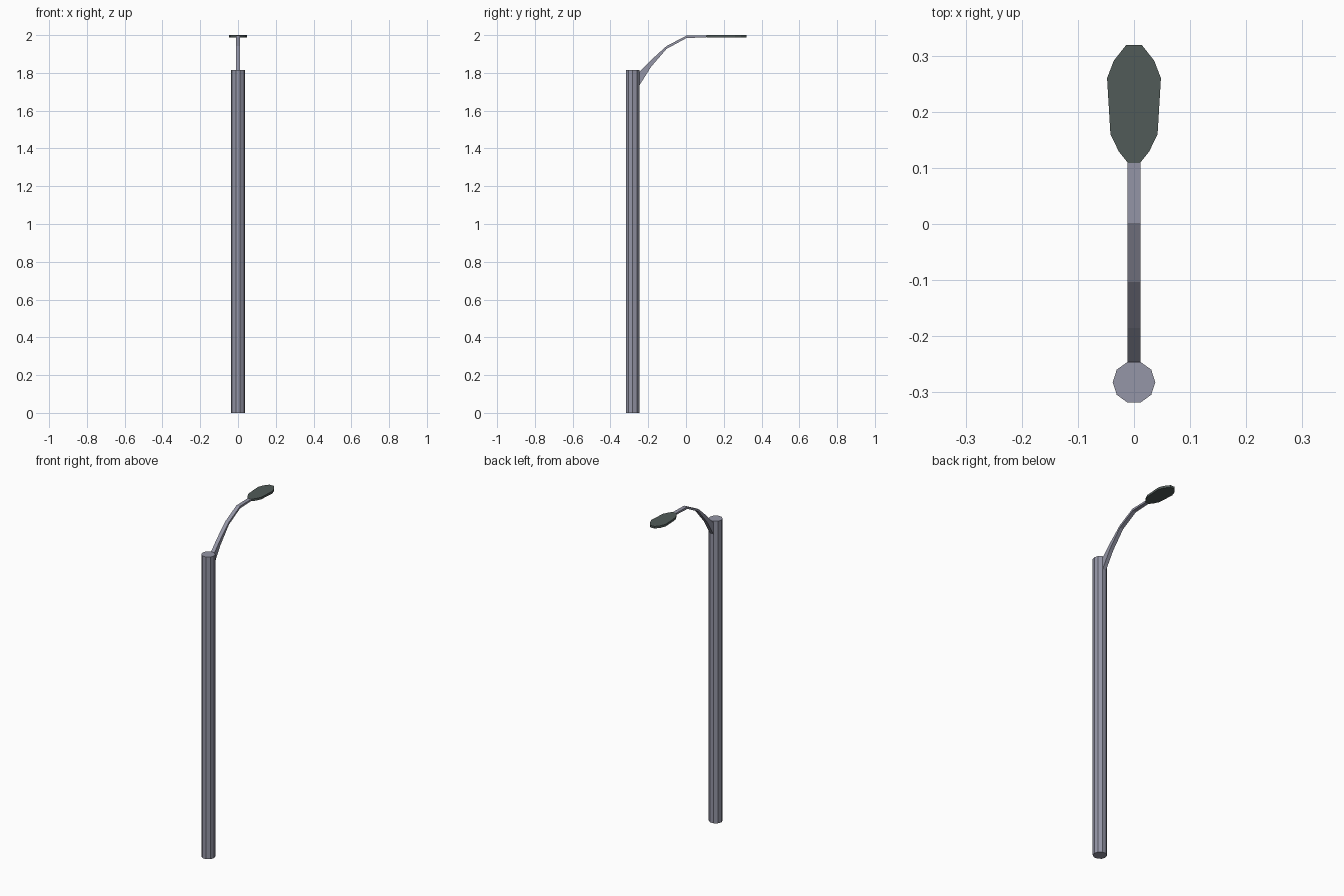
import bpy, bmesh, math
from mathutils import Vector

if "Cube" in bpy.data.objects:
    bpy.data.objects.remove(bpy.data.objects["Cube"])


def material(name, rgb):
    m = bpy.data.materials.new(name)
    m.diffuse_color = (*rgb, 1)
    m.use_nodes = True
    m.node_tree.nodes["Principled BSDF"].inputs["Base Color"].default_value = m.diffuse_color
    return m


grey = material("pole_grey", (0.30, 0.305, 0.385))
dark = material("lamp_dark_grey", (0.082, 0.104, 0.098))


def prism(name, outline, offset, mat):
    """Extrude a closed outline of 3D points along an offset vector."""
    bm = bmesh.new()
    face = bm.faces.new([bm.verts.new(p) for p in outline])
    ext = bmesh.ops.extrude_face_region(bm, geom=[face])
    verts = [v for v in ext["geom"] if isinstance(v, bmesh.types.BMVert)]
    bmesh.ops.translate(bm, verts=verts, vec=Vector(offset))
    bmesh.ops.recalc_face_normals(bm, faces=bm.faces[:])
    mesh = bpy.data.meshes.new(name)
    bm.to_mesh(mesh)
    bm.free()
    mesh.materials.append(mat)
    obj = bpy.data.objects.new(name, mesh)
    bpy.context.collection.objects.link(obj)
    return obj


# Ten-sided pole
R, PY, SIDES = 0.038, -0.282, 10
ring = [(R * math.cos(i * math.tau / SIDES), PY + R * math.sin(i * math.tau / SIDES), 0)
        for i in range(SIDES)]
prism("pole", ring, (0, 0, 1.815), grey)

# Curved arm, thick at the pole and thinning towards the lamp (y, z)
top = [(-0.246, 1.805), (-0.185, 1.868), (-0.103, 1.942), (0.002, 1.997), (0.112, 1.999)]
bottom = [(0.112, 1.989), (0.002, 1.984), (-0.103, 1.927), (-0.185, 1.832), (-0.246, 1.735)]
prism("arm", [(-0.0115, y, z) for y, z in top + bottom], (0.023, 0, 0), grey)

# Flat lamp head, half outline mirrored across x (x, y)
half = [(0.011, 0.109), (0.027, 0.129), (0.042, 0.16), (0.048, 0.26), (0.036, 0.291), (0.014, 0.319)]
outline = half + [(-x, y) for x, y in reversed(half)]
prism("lamp_head", [(x, y, 1.987) for x, y in outline], (0, 0, 0.013), dark)
